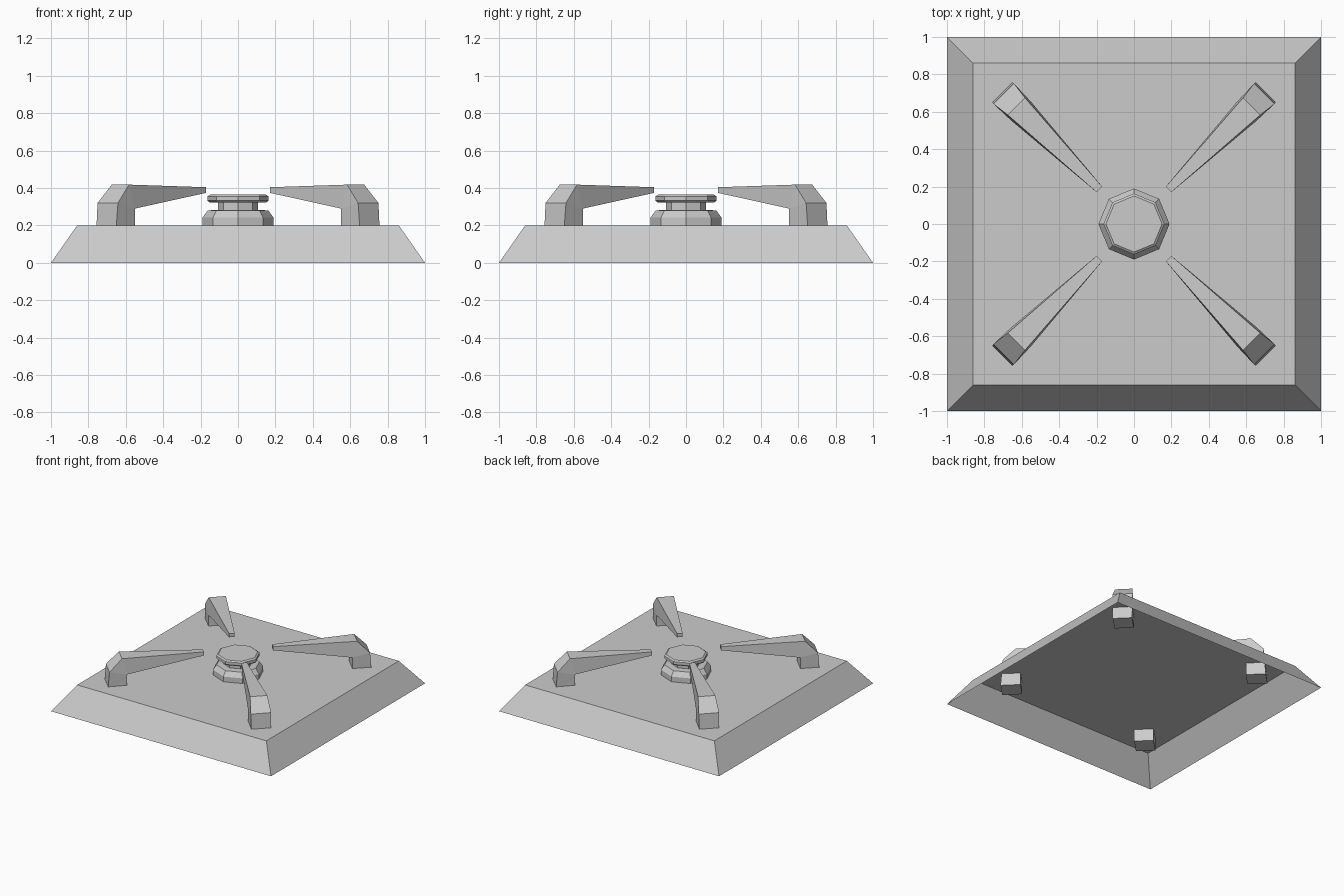
import bpy, bmesh
from math import cos, sin, pi

if "Cube" in bpy.data.objects:
    bpy.data.objects.remove(bpy.data.objects["Cube"])


def make_object(name, bm):
    bmesh.ops.recalc_face_normals(bm, faces=bm.faces)
    mesh = bpy.data.meshes.new(name)
    bm.to_mesh(mesh)
    bm.free()
    obj = bpy.data.objects.new(name, mesh)
    bpy.context.collection.objects.link(obj)
    return obj


def lathe(name, profile, sides, start=0.0, cap_top=True):
    """Stack of regular polygon rings from (radius, z) pairs, open below."""
    bm = bmesh.new()
    rings = [[bm.verts.new((r * cos(start + 2 * pi * i / sides),
                            r * sin(start + 2 * pi * i / sides), z))
              for i in range(sides)] for r, z in profile]
    for a, b in zip(rings, rings[1:]):
        for i in range(sides):
            j = (i + 1) % sides
            bm.faces.new((a[i], a[j], b[j], b[i]))
    if cap_top:
        bm.faces.new(rings[-1])
    return make_object(name, bm)


def support_arm(name, angle):
    """Bent arm: (distance from centre, z, half width) round its side outline."""
    outer = [(1.003, 0.10, 0.073), (0.985, 0.32, 0.077),
             (0.889, 0.418, 0.065), (0.262, 0.404, 0.021)]
    inner = [(0.852, 0.10, 0.073), (0.852, 0.29, 0.073),
             (0.852, 0.29, 0.073), (0.262, 0.374, 0.021)]
    bm = bmesh.new()

    def pair(p):
        u, z, w = p
        return [bm.verts.new((u * cos(angle) - s * w * sin(angle),
                              u * sin(angle) + s * w * cos(angle), z))
                for s in (-1, 1)]

    o = [pair(p) for p in outer]
    i = [pair(p) for p in inner]
    bm.faces.new((o[0][0], o[0][1], i[0][1], i[0][0]))
    bm.faces.new((o[3][0], o[3][1], i[3][1], i[3][0]))
    for k in range(3):
        bm.faces.new((o[k][0], o[k][1], o[k + 1][1], o[k + 1][0]))
        bm.faces.new((i[k][0], i[k][1], i[k + 1][1], i[k + 1][0])) 
        for s in (0, 1):
            bm.faces.new((o[k][s], o[k + 1][s], i[k + 1][s], i[k][s]))
    bmesh.ops.remove_doubles(bm, verts=bm.verts, dist=0.0001)
    return make_object(name, bm)


# Hollow tray with sloping sides, open underneath
root2 = 2 ** 0.5
lathe("stove_top", [(root2, 0), (0.86 * root2, 0.2)], 4, pi / 4)

# Eight-sided burner: wide base, neck and bevelled cap
lathe("burner", [(0.19, 0.2), (0.19, 0.242), (0.162, 0.28), (0.108, 0.283),
                 (0.108, 0.322), (0.15, 0.322), (0.163, 0.332),
                 (0.163, 0.355), (0.15, 0.364)], 8)

# Four pan support arms on the diagonals, feet passing through the tray
for n in range(4):
    support_arm(f"support_arm_{n + 1}", pi / 4 + n * pi / 2)
